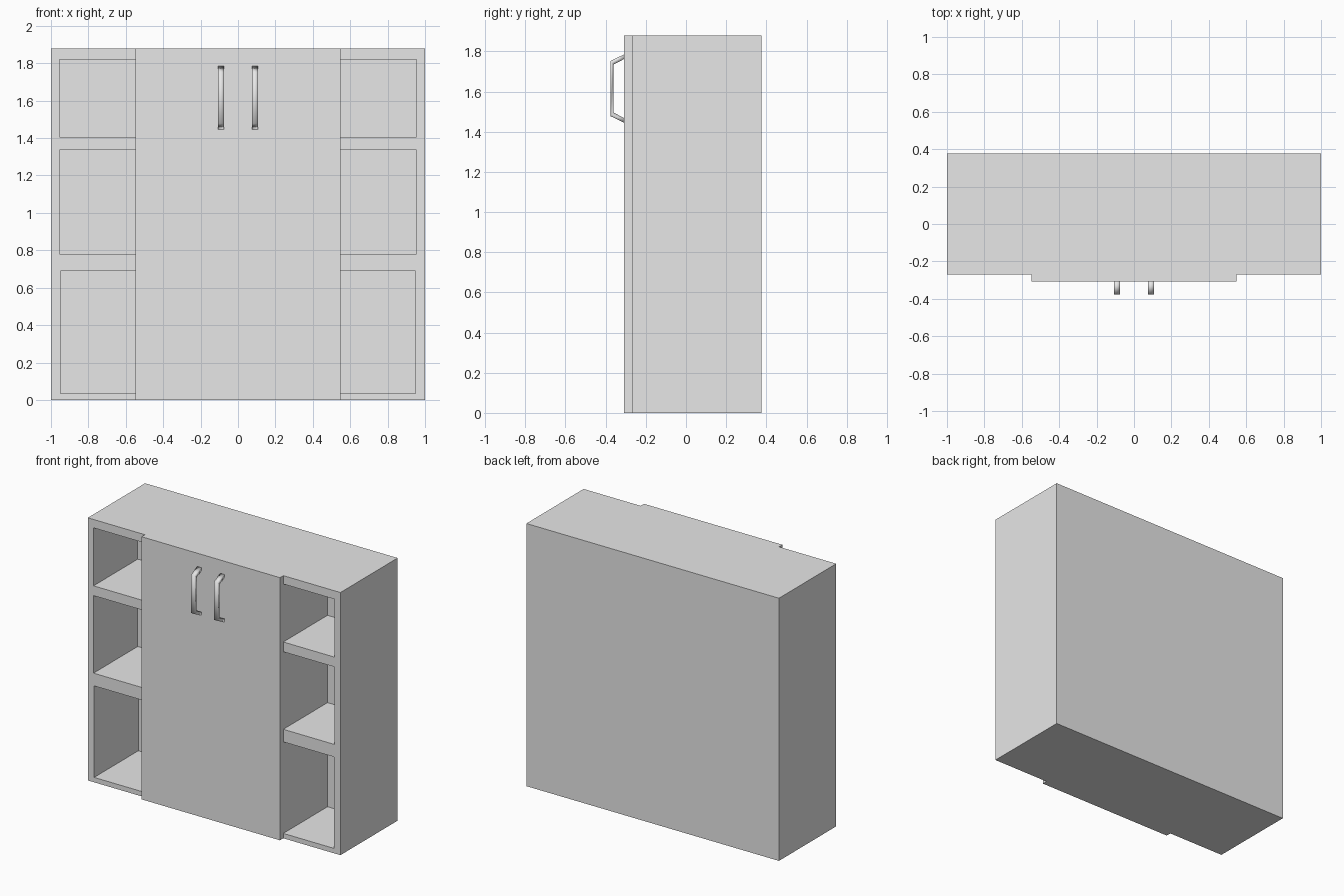
import bpy
import bmesh

# Remove the default cube
cube = bpy.data.objects.get("Cube")
if cube:
    bpy.data.objects.remove(cube, do_unlink=True)

# Single flat colour
grey = bpy.data.materials.new("light_grey")
grey.use_nodes = True
grey.diffuse_color = (0.8, 0.8, 0.8, 1)
grey.node_tree.nodes["Principled BSDF"].inputs["Base Color"].default_value = grey.diffuse_color


def prism(name, outline, start, end, smooth=False):
    """Extrude a closed (y, z) outline along x from start to end."""
    bm = bmesh.new()
    face = bm.faces.new([bm.verts.new((start, y, z)) for y, z in outline])
    side = bmesh.ops.extrude_face_region(bm, geom=[face])["geom"]
    bmesh.ops.translate(bm, vec=(end - start, 0, 0),
                        verts=[v for v in side if isinstance(v, bmesh.types.BMVert)])
    bmesh.ops.recalc_face_normals(bm, faces=bm.faces)
    for f in bm.faces:
        f.smooth = smooth
    mesh = bpy.data.meshes.new(name)
    bm.to_mesh(mesh)
    bm.free()
    mesh.materials.append(grey)
    obj = bpy.data.objects.new(name, mesh)
    bpy.context.collection.objects.link(obj)
    return obj


def box(name, x, y, z):
    outline = [(y[0], z[0]), (y[1], z[0]), (y[1], z[1]), (y[0], z[1])]
    return prism(name, outline, *x)


HEIGHT, FRONT, BACK = 1.88, -0.27, 0.377
DOOR_HALF, DOOR_FRONT = 0.548, -0.308
NICHE_BACK = 0.23

# Cabinet body with three open niches on each side
body = box("cabinet_body", (-1, 1), (FRONT, BACK), (0, HEIGHT))
bays = [(0.035, 0.69, 0.95), (0.78, 1.335, 0.955), (1.405, 1.82, 0.955)]
bpy.context.view_layer.objects.active = body
for side in (-1, 1):
    for low, high, outer in bays:
        span = sorted((side * DOOR_HALF, side * outer))
        cutter = box("niche_cutter", span, (FRONT - 0.1, NICHE_BACK), (low, high))
        cutter.hide_render = True
        cut = body.modifiers.new("niche", "BOOLEAN")
        cut.operation = "DIFFERENCE"
        cut.solver = "EXACT"
        cut.object = cutter
        bpy.ops.object.modifier_apply(modifier=cut.name)
        bpy.data.objects.remove(cutter, do_unlink=True)

# Door panel standing proud of the body
box("door_panel", (-DOOR_HALF, DOOR_HALF), (DOOR_FRONT, FRONT), (0, HEIGHT))

# Pair of bent bar handles
bar = [(DOOR_FRONT, 1.785), (-0.377, 1.752), (-0.377, 1.478), (DOOR_FRONT, 1.445),
       (DOOR_FRONT, 1.468), (-0.36, 1.495), (-0.36, 1.735), (DOOR_FRONT, 1.762)]
for label, x in (("right", -0.091), ("left", 0.091)):
    prism(label + "_handle", bar, x - 0.016, x + 0.016, smooth=True)
